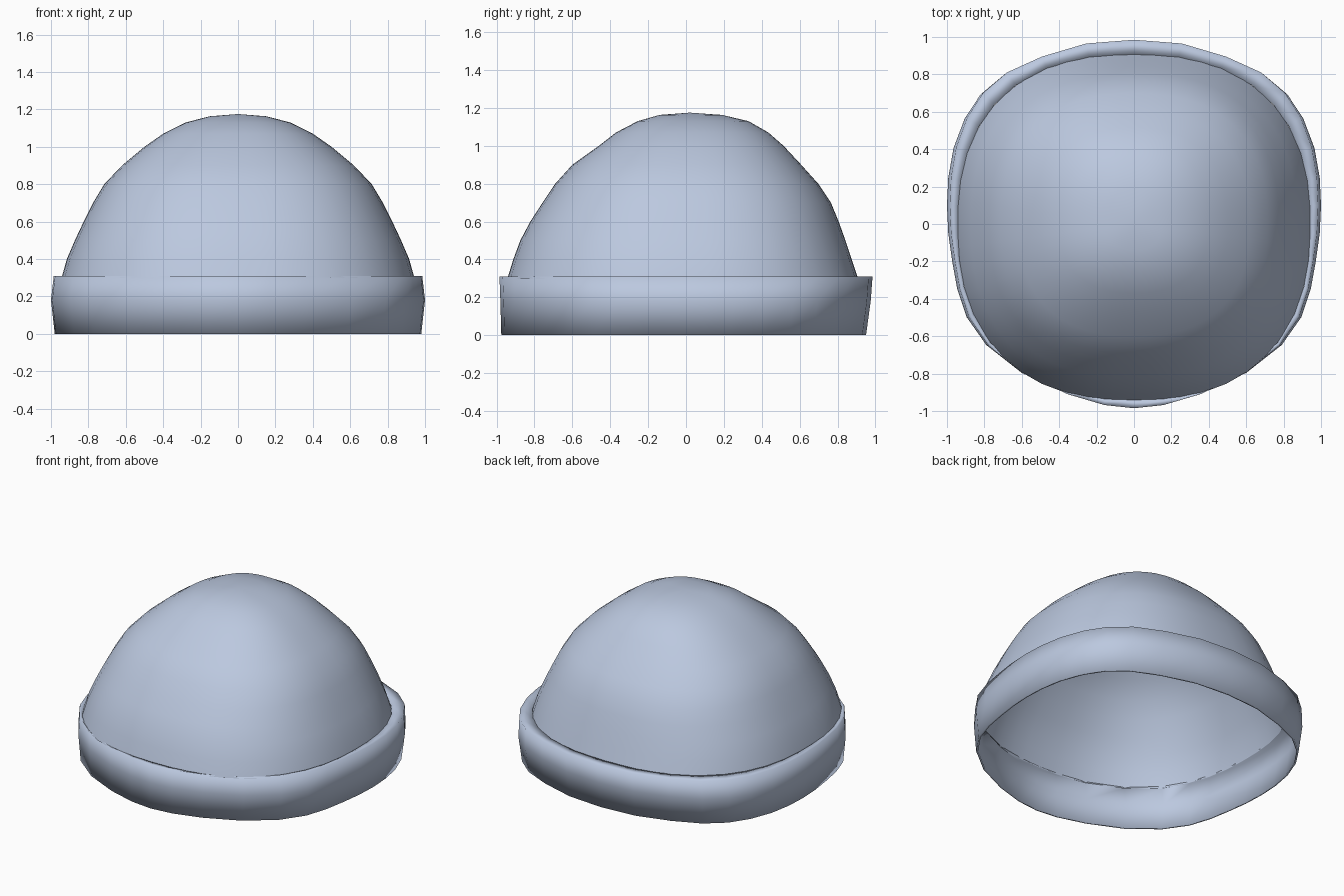
import bpy, bmesh, math

if "Cube" in bpy.data.objects:
    bpy.data.objects.remove(bpy.data.objects["Cube"])

knit = bpy.data.materials.new("pale_blue_grey")
knit.diffuse_color = (0.50, 0.58, 0.74, 1)
knit.use_nodes = True
knit.node_tree.nodes["Principled BSDF"].inputs["Base Color"].default_value = knit.diffuse_color


def make_object(name, rings, apex=None, closed=False):
    """Skin a stack of equal-length rings into a smooth object."""
    bm = bmesh.new()
    loops = [[bm.verts.new(p) for p in ring] for ring in rings]
    n = len(loops[0])
    pairs = list(zip(loops, loops[1:]))
    if closed:
        pairs.append((loops[-1], loops[0]))
    for a, b in pairs:
        for i in range(n):
            j = (i + 1) % n
            bm.faces.new((a[i], a[j], b[j], b[i]))
    if apex:
        tip = bm.verts.new(apex)
        for i in range(n):
            bm.faces.new((loops[-1][i], loops[-1][(i + 1) % n], tip))
    for f in bm.faces:
        f.smooth = True
    mesh = bpy.data.meshes.new(name)
    bm.to_mesh(mesh)
    bm.free()
    mesh.materials.append(knit)
    obj = bpy.data.objects.new(name, mesh)
    bpy.context.collection.objects.link(obj)
    return obj


def dome_point(t, z, side, front, back, n=2.4):
    """Point of a rounded-square ring at polar angle t."""
    c, s = math.cos(t), math.sin(t)
    depth = back if s > 0 else front
    r = (abs(c / side) ** n + abs(s / depth) ** n) ** (-1 / n)
    return (r * c, r * s, z)


# Crown: rounded-square rings (height, half width, front depth, back depth)
levels = [
    (0.30, 0.943, 0.943, 0.908), (0.40, 0.915, 0.912, 0.875),
    (0.50, 0.872, 0.875, 0.842), (0.60, 0.825, 0.822, 0.806),
    (0.70, 0.775, 0.757, 0.765), (0.80, 0.715, 0.690, 0.698),
    (0.90, 0.620, 0.600, 0.608), (1.00, 0.500, 0.460, 0.515),
    (1.07, 0.400, 0.370, 0.435), (1.13, 0.280, 0.255, 0.330),
    (1.163, 0.150, 0.140, 0.190),
]
angles = [2 * math.pi * i / 48 for i in range(48)]
make_object("crown", [[dome_point(t, *lv) for t in angles] for lv in levels],
            apex=(0, 0.02, 1.175))

# Folded cuff: right half of the plan outline, front to back, then mirrored
half = [(0, -0.985), (0.16, -0.968), (0.36, -0.91), (0.60, -0.80), (0.79, -0.65),
        (0.895, -0.50), (0.945, -0.35), (0.972, -0.20), (0.993, -0.05),
        (1.0, 0.10), (0.993, 0.25), (0.965, 0.41), (0.905, 0.57), (0.82, 0.70),
        (0.69, 0.81), (0.50, 0.895), (0.26, 0.965), (0, 0.985)]
outline = half + [(-x, y) for x, y in half[-2:0:-1]]


def cuff_ring(z, sx, front, back, inset=0.0):
    ring = []
    for x, y in outline:
        k = 1 - inset
        ring.append((x * sx * k, y * (back if y > 0 else front) * k, z))
    return ring


def ledge_ring(z):
    return [dome_point(math.atan2(y, x), z, 0.942, 0.941, 0.907)
            for x, y in outline]


# Cuff section: outer wall, top ledge to the crown, thin inner wall
make_object("cuff", [
    cuff_ring(0.0, 0.98, 0.99, 0.965),
    cuff_ring(0.18, 1.0, 0.995, 0.99),
    cuff_ring(0.31, 0.985, 1.0, 1.0),
    ledge_ring(0.31),
    ledge_ring(0.298),
    cuff_ring(0.298, 0.985, 1.0, 1.0, 0.012),
    cuff_ring(0.18, 1.0, 0.995, 0.99, 0.012),
    cuff_ring(0.0, 0.98, 0.99, 0.965, 0.012),
], closed=True)
